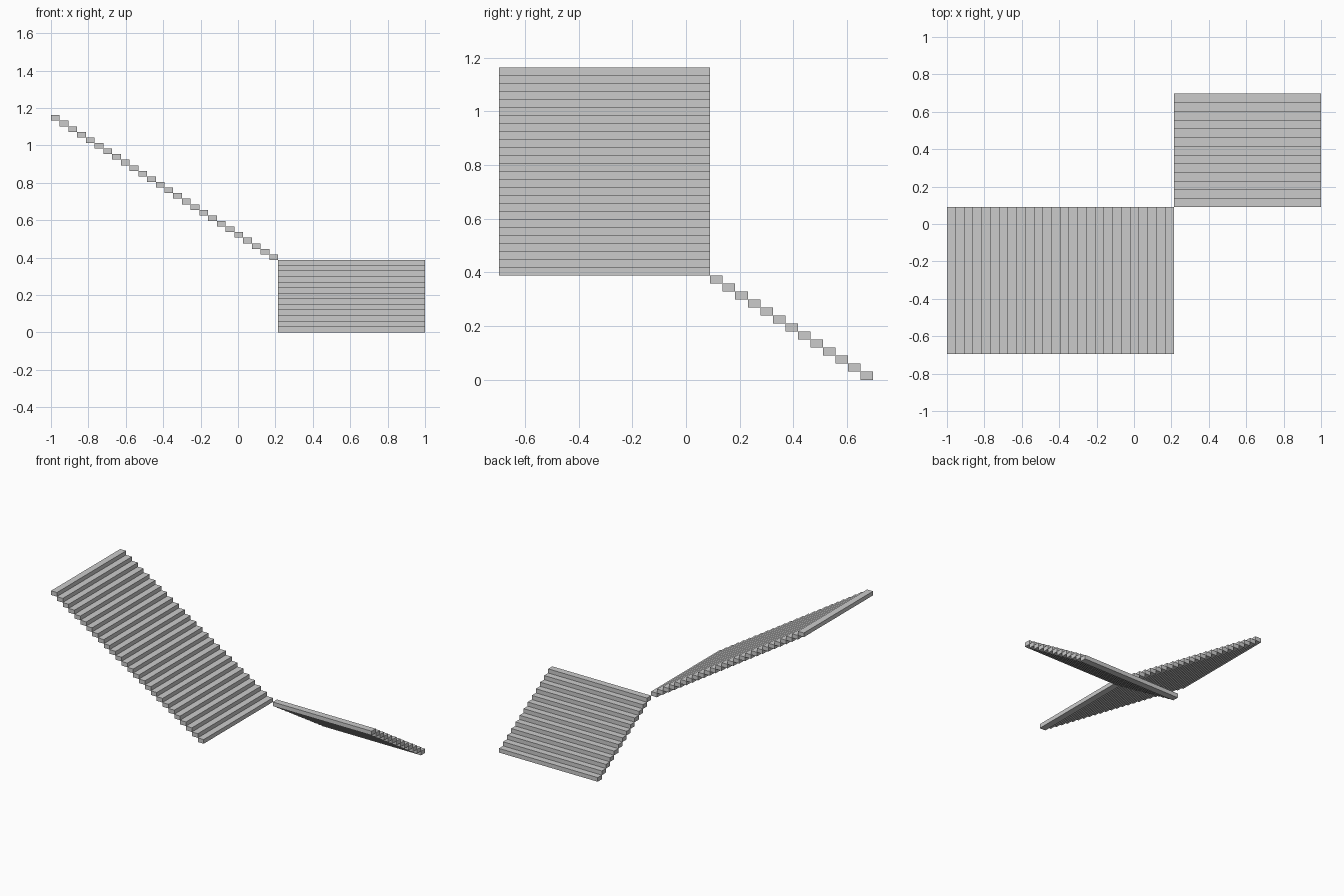
import bpy

if "Cube" in bpy.data.objects:
    bpy.data.objects.remove(bpy.data.objects["Cube"])

TREAD, RISE, WIDTH = 0.0467, 0.0298, 0.7858   # one step: depth, height, length
DIVIDE_X = -1 + 26 * TREAD                    # where the two flights meet
DIVIDE_Y = 0.09


def flight(name, count, low, size, step):
    """One box step, repeated by an array along the climb direction."""
    bpy.ops.mesh.primitive_cube_add(size=1)
    ob = bpy.context.object
    ob.name = name
    centre = [l + s / 2 for l, s in zip(low, size)]
    for v in ob.data.vertices:
        v.co = [c * s for c, s in zip(v.co, size)]
    ob.location = centre
    arr = ob.modifiers.new("steps", 'ARRAY')
    arr.count = count
    arr.use_relative_offset = False
    arr.use_constant_offset = True
    arr.constant_offset_displace = step
    return ob


# Lower flight: 13 steps climbing towards the front
flight("lower_flight", 13,
       (DIVIDE_X, DIVIDE_Y + 12 * TREAD, 0),
       (WIDTH, TREAD, RISE), (0, -TREAD, RISE))

# Upper flight: 26 steps climbing towards the left
flight("upper_flight", 26,
       (DIVIDE_X - TREAD, DIVIDE_Y - WIDTH, 13 * RISE),
       (TREAD, WIDTH, RISE), (-TREAD, 0, RISE))
